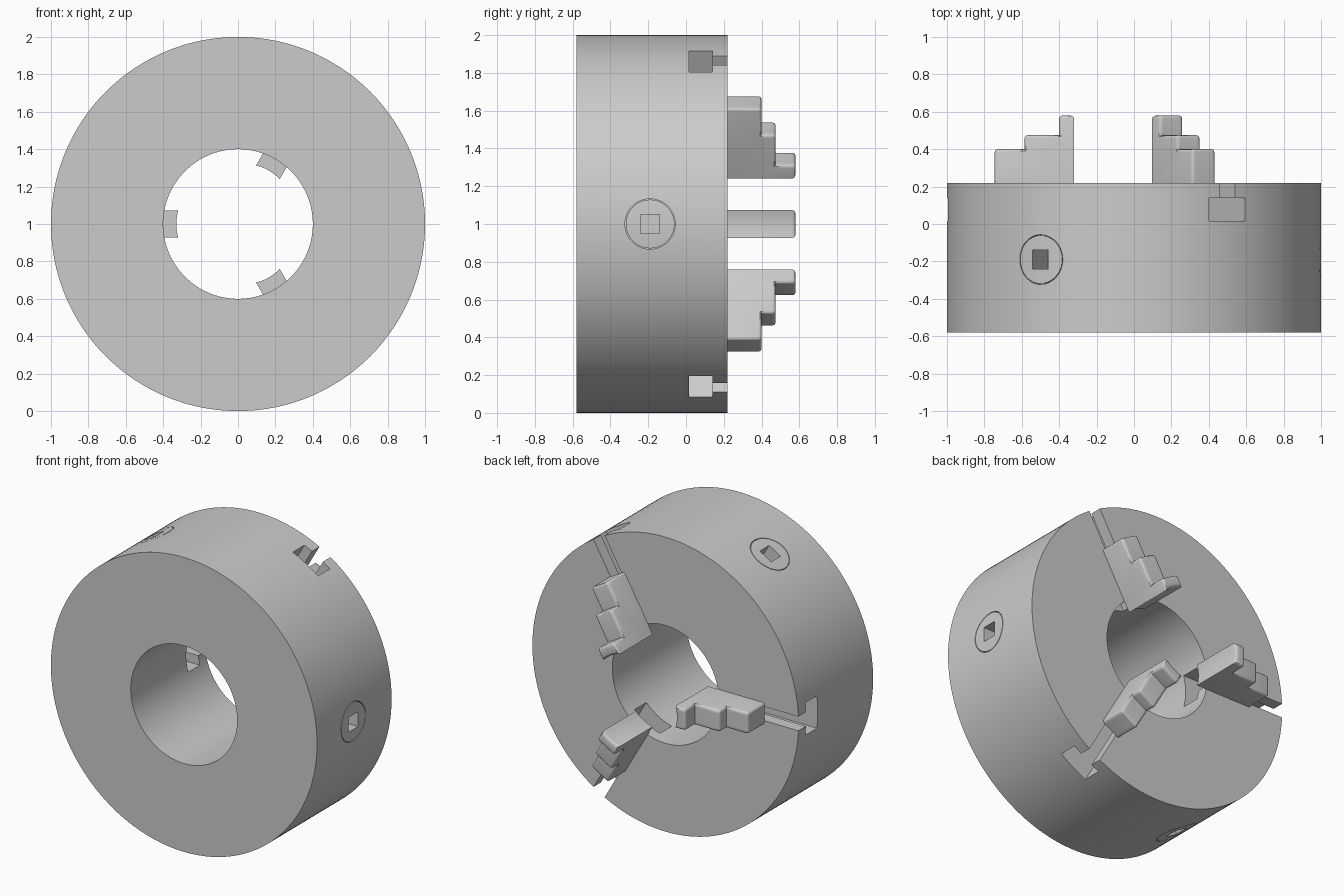
import bpy, bmesh
from math import radians
from mathutils import Matrix

if "Cube" in bpy.data.objects:
    bpy.data.objects.remove(bpy.data.objects["Cube"])


def around(deg):
    """Local +x becomes the radial direction at this angle on the chuck face."""
    return Matrix.Translation((0, 0, 1)) @ Matrix.Rotation(-radians(deg), 4, 'Y')


def make(name, bm, matrix):
    bmesh.ops.recalc_face_normals(bm, faces=bm.faces)
    bm.transform(matrix)
    mesh = bpy.data.meshes.new(name)
    bm.to_mesh(mesh)
    bm.free()
    ob = bpy.data.objects.new(name, mesh)
    bpy.context.collection.objects.link(ob)
    return ob


def ring(name, r0, r1, y0, y1, n, matrix):
    """Tube around the local y axis."""
    bm = bmesh.new()
    vs = [bm.verts.new(p) for p in ((r0, y0, 0), (r1, y0, 0), (r1, y1, 0), (r0, y1, 0))]
    es = [bm.edges.new((vs[i], vs[(i + 1) % 4])) for i in range(4)]
    bmesh.ops.spin(bm, geom=vs + es, cent=(0, 0, 0), axis=(0, 1, 0),
                   angle=radians(360), steps=n)
    bmesh.ops.remove_doubles(bm, verts=bm.verts, dist=1e-5)
    return make(name, bm, matrix)


def box(name, x, y, z, matrix):
    bm = bmesh.new()
    size = [b - a for a, b in (x, y, z)]
    mid = [(a + b) / 2 for a, b in (x, y, z)]
    bmesh.ops.create_cube(bm, size=1, matrix=Matrix.Translation(mid) @ Matrix.Diagonal((*size, 1)))
    return make(name, bm, matrix)


def smooth(ob):
    bpy.ops.object.select_all(action='DESELECT')
    ob.select_set(True)
    bpy.context.view_layer.objects.active = ob
    bpy.ops.object.shade_smooth_by_angle(angle=radians(30))


def jaw(name, deg):
    """Stepped jaw: profile repeated across the width, with a hollowed tip."""
    profile = [(.32, .22), (.32, .58), (.40, .58), (.40, .475),
               (.585, .475), (.585, .40), (.745, .40), (.745, .22)]
    n, half = 6, .073
    bm = bmesh.new()
    rows = []
    for j in range(n + 1):
        t = 2 * j / n - 1
        rows.append([bm.verts.new((r + (.01 * (1 - t * t) if i < 2 else 0), y, t * half))
                     for i, (r, y) in enumerate(profile)])
    for a, b in zip(rows, rows[1:]):
        for i in range(8):
            k = (i + 1) % 8
            bm.faces.new((a[i], a[k], b[k], b[i]))
    bm.faces.new(rows[0])
    bm.faces.new(rows[-1])
    bmesh.ops.recalc_face_normals(bm, faces=bm.faces)
    # Round the convex edges, keeping the seat and the gripping corners sharp
    edges = []
    for e in bm.edges:
        p, q = (v.co for v in e.verts)
        seat = max(p.y, q.y) < .23
        grip = max(p.x, q.x) < .35 and abs(p.y - q.y) > .1
        if e.calc_face_angle_signed() > 1 and not seat and not grip:
            edges.append(e)
    bmesh.ops.bevel(bm, geom=edges, offset=.017, segments=3, profile=.5, affect='EDGES')
    smooth(make(name, bm, around(deg)))


# Chuck body with central bore
body = ring("chuck_body", .40, 1, -.58, .22, 192, around(0))

cutters = []
for deg in (60, 180, 300):
    # T-slots that guide the jaws
    cutters.append(box("slot_wide_cutter", (.2, 1.2), (.015, .14), (-.11, .11), around(deg)))
    cutters.append(box("slot_neck_cutter", (.2, 1.2), (.10, .30), (-.048, .048), around(deg)))
for deg in (0, 120, 240):
    # Square key sockets, each circled by a fine groove
    cutters.append(box("socket_cutter", (.84, 1.2), (-.24, -.14), (-.05, .05), around(deg)))
    turn = around(deg) @ Matrix.Translation((0, -.19, 0)) @ Matrix.Rotation(radians(-90), 4, 'Z')
    cutters.append(ring("groove_cutter", .129, .133, .975, 1.1, 48, turn))

for c in cutters:
    c.hide_render = True
    mod = body.modifiers.new(c.name, 'BOOLEAN')
    mod.operation = 'DIFFERENCE'
    mod.solver = 'EXACT'
    mod.object = c

# Bake the cuts and drop the cutters
dg = bpy.context.evaluated_depsgraph_get()
baked = bpy.data.meshes.new_from_object(body.evaluated_get(dg))
body.modifiers.clear()
body.data = baked
for c in cutters:
    bpy.data.objects.remove(c)
smooth(body)

# Three stepped jaws
for i, deg in enumerate((60, 180, 300)):
    jaw(f"jaw_{i + 1}", deg)
